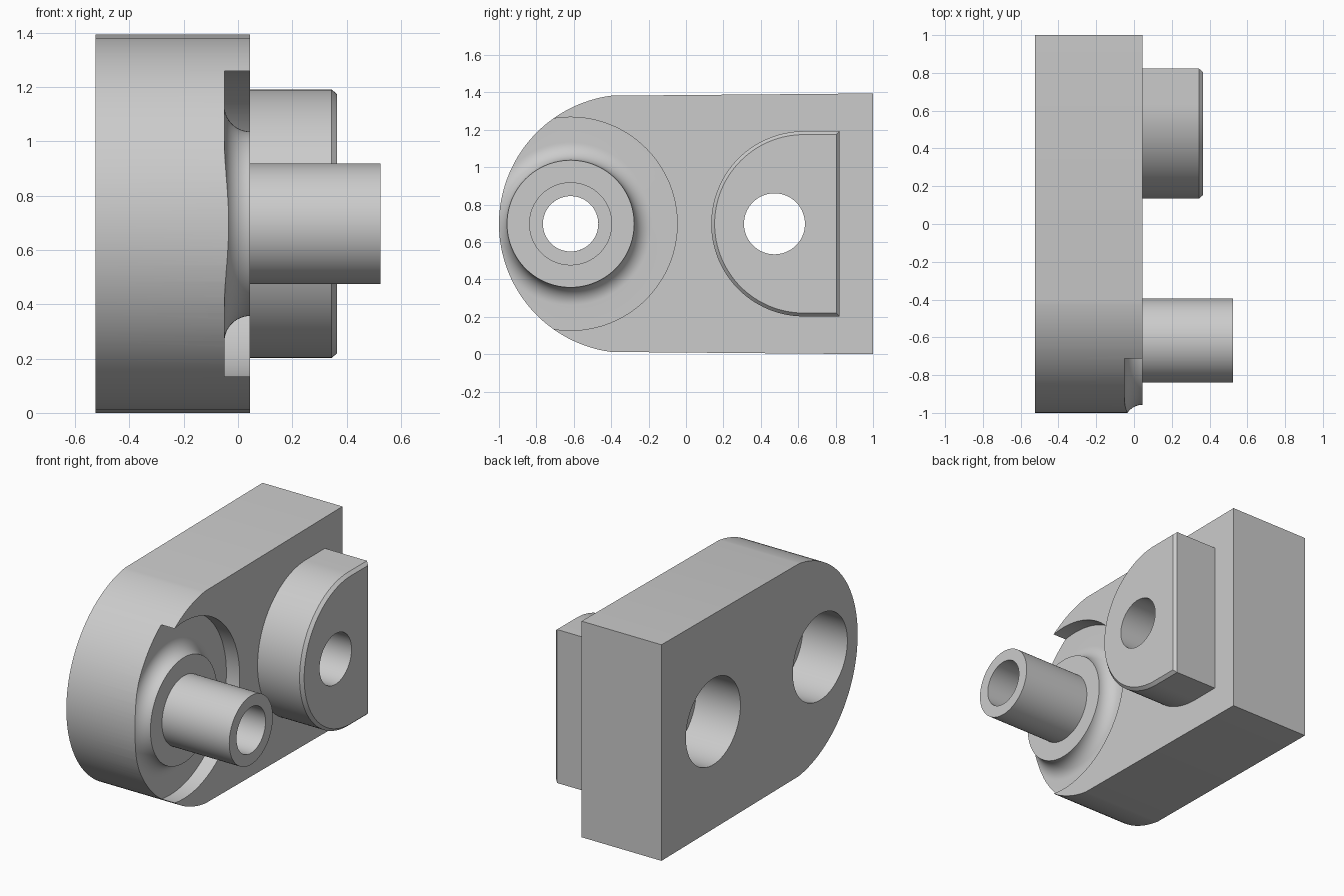
import bpy
import bmesh
from math import sin, cos, pi, atan2

cube = bpy.data.objects.get("Cube")
if cube:
    bpy.data.objects.remove(cube)

grey = bpy.data.materials.new("plain grey")
grey.use_nodes = True
colour = (0.6, 0.6, 0.6, 1)
grey.diffuse_color = colour
grey.node_tree.nodes["Principled BSDF"].inputs["Base Color"].default_value = colour

MID = 0.697            # height of the shared centre line
FACE = 0.045           # x of the mounting face
BACK = -0.525          # x of the plain side
PIN_Y, HOLE_Y = -0.617, 0.473


def make_object(name, bm):
    bmesh.ops.recalc_face_normals(bm, faces=bm.faces)
    mesh = bpy.data.meshes.new(name)
    bm.to_mesh(mesh)
    bm.free()
    obj = bpy.data.objects.new(name, mesh)
    bpy.context.collection.objects.link(obj)
    mesh.materials.append(grey)
    return obj


def arc(cy, r, start, end, steps):
    angles = [start + (end - start) * i / steps for i in range(steps + 1)]
    return [(cy + r * cos(a), MID + r * sin(a)) for a in angles]


def loft(name, sections):
    """Join matching (x, outline) sections, with flat caps at both ends."""
    bm = bmesh.new()
    rings = [[bm.verts.new((x, y, z)) for y, z in outline] for x, outline in sections]
    n = len(rings[0])
    for a, b in zip(rings, rings[1:]):
        for i in range(n):
            j = (i + 1) % n
            bm.faces.new((a[i], a[j], b[j], b[i]))
    bm.faces.new(rings[0])
    bm.faces.new(rings[-1])
    return make_object(name, bm)


def cylinder(name, y, r, x0, x1):
    circle = arc(y, r, 0, 2 * pi, 96)[:-1]
    return loft(name, [(x0, circle), (x1, circle)])


def revolve(name, y, profile, steps=128):
    """Spin a closed (x, radius) profile about a line along x."""
    bm = bmesh.new()
    rings = [[bm.verts.new((x, y + r * cos(2 * pi * s / steps), MID + r * sin(2 * pi * s / steps)))
              for x, r in profile] for s in range(steps)]
    n = len(profile)
    for s in range(steps):
        a, b = rings[s], rings[(s + 1) % steps]
        for i in range(n):
            j = (i + 1) % n
            bm.faces.new((a[i], a[j], b[j], b[i]))
    return make_object(name, bm)


def activate(obj):
    bpy.ops.object.select_all(action='DESELECT')
    obj.select_set(True)
    bpy.context.view_layer.objects.active = obj


def cut(obj, cutter):
    activate(obj)
    mod = obj.modifiers.new("cut", 'BOOLEAN')
    mod.operation = 'DIFFERENCE'
    mod.solver = 'EXACT'
    mod.object = cutter
    bpy.ops.object.modifier_apply(modifier=mod.name)
    bpy.data.objects.remove(cutter)


# Main body: rounded front end, slightly flared flat back end
nose_r, nose_y = 0.691, -0.309
a = pi - atan2(0.684, 0.091)
outline = arc(nose_y, nose_r, a, 2 * pi - a, 64) + [(1, 0), (1, 2 * MID)]
body = loft("body", [(BACK, outline), (FACE, outline)])

# Round recess leaving a filleted collar around the pin
collar_r, fillet, recess_r = 0.34, 0.095, 0.57
curve = [(FACE - fillet * sin(t), collar_r + fillet * (1 - cos(t)))
         for t in [pi / 2 * i / 12 for i in range(13)]]
ring = [(0.1, collar_r)] + curve + [(FACE - fillet, recess_r), (0.1, recess_r)]
cut(body, revolve("recess_cutter", PIN_Y, ring))

# Wide counterbores from the plain side, narrow holes through the rest
for y, r in ((PIN_Y, 0.148), (HOLE_Y, 0.163)):
    cut(body, cylinder("counterbore_cutter", y, 0.278, BACK - 0.1, -0.208))
    cut(body, cylinder("hole_cutter", y, r, -0.4, 0.2))

# Hollow pin
pin = revolve("hollow_pin", PIN_Y, [(FACE, 0.148), (FACE, 0.222), (0.525, 0.222), (0.525, 0.148)])


# D-shaped pad with a chamfered outer edge
def pad_outline(inset):
    r = 0.495 - inset
    edge = 0.822 - inset
    return arc(0.63, r, pi / 2, 3 * pi / 2, 64) + [(edge, MID - r), (edge, MID + r)]


pad = loft("pad", [(FACE, pad_outline(0)), (0.345, pad_outline(0)), (0.365, pad_outline(0.018))])
cut(pad, cylinder("hole_cutter", HOLE_Y, 0.163, -0.1, 0.6))

for part in (body, pin, pad):
    activate(part)
    bpy.ops.object.shade_smooth_by_angle(angle=pi / 6)
